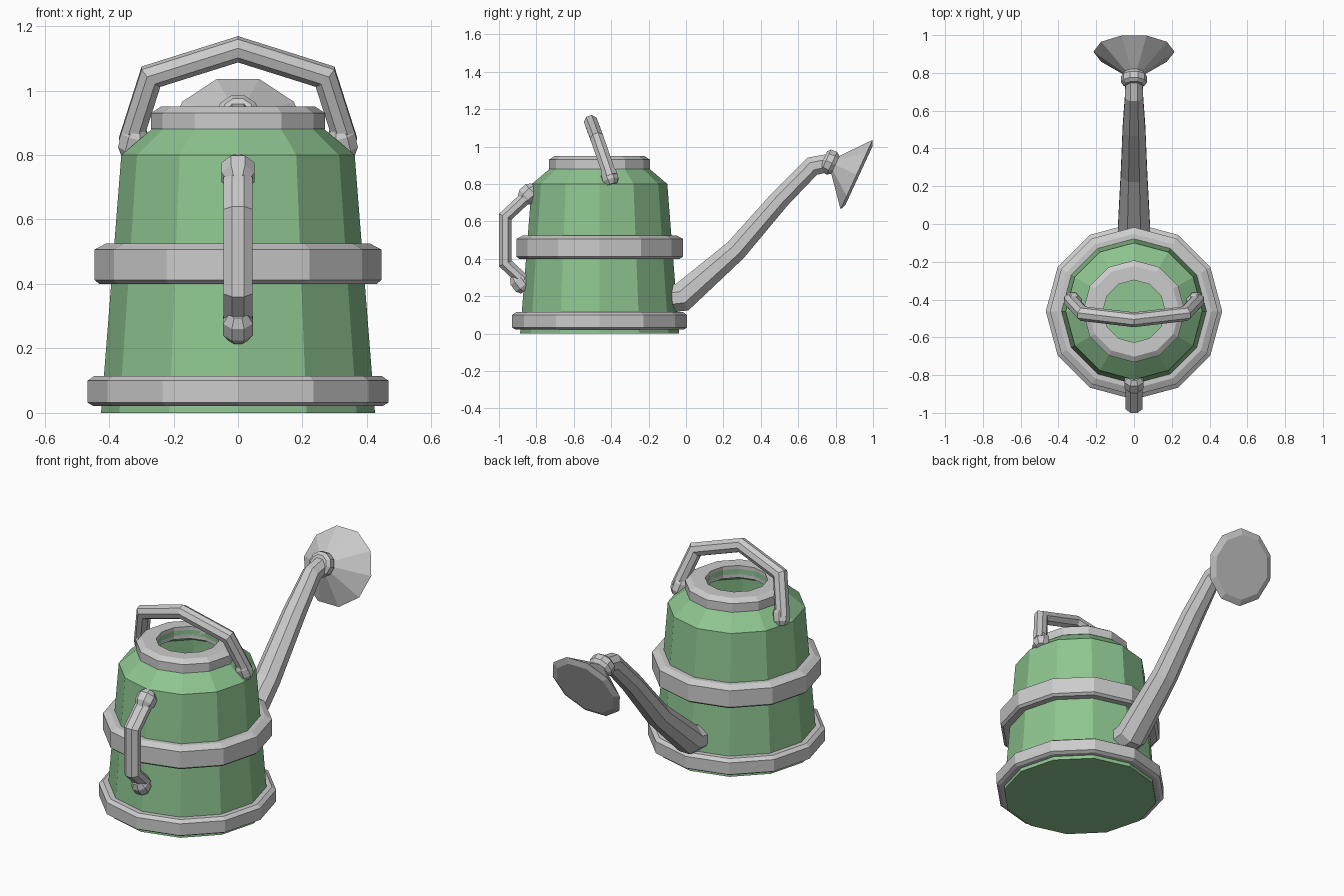
import bpy, bmesh, math
from mathutils import Vector

if "Cube" in bpy.data.objects:
    bpy.data.objects.remove(bpy.data.objects["Cube"])

CY = -0.462  # body axis

green = bpy.data.materials.new("green_paint")
green.diffuse_color = (0.27, 0.56, 0.28, 1)
green.use_nodes = True
green.node_tree.nodes["Principled BSDF"].inputs["Base Color"].default_value = green.diffuse_color


def finish(bm, name, mat=None):
    bmesh.ops.recalc_face_normals(bm, faces=bm.faces[:])
    me = bpy.data.meshes.new(name)
    bm.to_mesh(me)
    bm.free()
    ob = bpy.data.objects.new(name, me)
    bpy.context.collection.objects.link(ob)
    if mat:
        me.materials.append(mat)
    return ob


def bridge(bm, rings, closed=False):
    n = len(rings[0])
    pairs = list(zip(rings, rings[1:]))
    if closed:
        pairs.append((rings[-1], rings[0]))
    for a, b in pairs:
        for i in range(n):
            j = (i + 1) % n
            bm.faces.new((a[i], a[j], b[j], b[i]))
    if not closed:
        bm.faces.new(rings[0])
        bm.faces.new(rings[-1])


def lathe(name, profile, origin, axis=(0, 0, 1), side=(1, 0, 0), sides=12,
          closed=False, mat=None, phase=0.0):
    """Turn (radius, height) pairs around an axis."""
    o, w = Vector(origin), Vector(axis).normalized()
    u = Vector(side)
    u = (u - w * u.dot(w)).normalized()
    v = w.cross(u)
    bm = bmesh.new()
    rings = []
    for r, h in profile:
        ring = []
        for i in range(sides):
            a = 2 * math.pi * i / sides + phase
            ring.append(bm.verts.new(o + w * h + (u * math.cos(a) + v * math.sin(a)) * r))
        rings.append(ring)
    bridge(bm, rings, closed)
    return finish(bm, name, mat)


def tube(name, path, side, sizes, sides=8):
    """Mitred faceted pipe; sizes are (half width, half depth) per point."""
    pts = [Vector(p) for p in path]
    s = Vector(side).normalized()
    k = 1 / math.cos(math.pi / sides)
    bm = bmesh.new()
    rings = []
    for i, p in enumerate(pts):
        d0 = (p - pts[max(i - 1, 0)]).normalized()
        d1 = (pts[min(i + 1, len(pts) - 1)] - p).normalized()
        t = (d0 + d1).normalized()
        n = t.cross(s).normalized()
        mitre = 1 / max(t.dot(d0 if i else d1), 0.5)
        a, b = sizes[i]
        ring = []
        for j in range(sides):
            q = 2 * math.pi * (j + 0.5) / sides
            ring.append(bm.verts.new(p + s * math.cos(q) * a * k + n * math.sin(q) * b * k * mitre))
        rings.append(ring)
    bridge(bm, rings)
    return finish(bm, name)


def knob(name, centre, axis, side, r=0.055):
    lathe(name, [(r * 0.62, -0.055), (r, -0.025), (r, 0.02), (r * 0.65, 0.045)],
          centre, axis, side, 8, phase=math.pi / 8)


# hollow body with an open neck
lathe("body", [(0.425, 0), (0.362, 0.80), (0.262, 0.885), (0.175, 0.935),
               (0.165, 0.93), (0.165, 0.90), (0.25, 0.865), (0.345, 0.79), (0.405, 0.02)],
      (0, CY, 0), mat=green)

# bands around the body and the neck rim
bands = {
    "base_band": [(0.40, 0.022), (0.45, 0.022), (0.467, 0.032), (0.467, 0.10), (0.445, 0.115), (0.40, 0.115)],
    "middle_band": [(0.37, 0.40), (0.43, 0.40), (0.445, 0.412), (0.445, 0.507), (0.41, 0.525), (0.37, 0.525)],
    "neck_rim": [(0.165, 0.88), (0.27, 0.88), (0.27, 0.93), (0.24, 0.95), (0.165, 0.95)],
}
for name, profile in bands.items():
    lathe(name, profile, (0, CY, 0), closed=True)

# spout
tube("spout",
     [(0, -0.13, 0.18), (0, -0.02, 0.195), (0, 0.265, 0.445), (0, 0.505, 0.722),
      (0, 0.675, 0.895), (0, 0.76, 0.912)],
     (1, 0, 0),
     [(0.085, 0.07), (0.085, 0.075), (0.07, 0.06), (0.06, 0.053), (0.048, 0.05), (0.045, 0.048)])

# sprinkler head with its collar
lathe("sprinkler_head",
      [(0.05, -0.195), (0.068, -0.18), (0.07, -0.145), (0.055, -0.125),
       (0.215, 0), (0.18, 0.014)],
      (0, 0.912, 0.85), (0, 0.91, -0.42), sides=10)

# side handle
tube("side_handle",
     [(0, -0.83, 0.752), (0, -0.966, 0.625), (0, -0.966, 0.375), (0, -0.87, 0.285)],
     (1, 0, 0), [(0.045, 0.034)] * 4)
knob("side_handle_knob_top", (0, -0.838, 0.748), (0, 0.62, 0.6), (1, 0, 0))
knob("side_handle_knob_bottom", (0, -0.885, 0.268), (0, 0.45, -0.6), (1, 0, 0), 0.05)

# carrying handle, leaning back
legs = [(0.335, -0.405, 0.84), (0.27, -0.475, 1.043)]
path = [(-x, y, z) for x, y, z in legs] + [(0, -0.507, 1.128)] + legs[::-1]
tube("carry_handle", path, (0, 0.945, 0.327), [(0.036, 0.036)] * 5)
for s, label in ((-1, "left"), (1, "right")):
    knob("carry_handle_knob_" + label, (s * 0.325, -0.408, 0.838),
         (s * 0.1, 0.12, -0.4), (0, 1, 0), 0.046)
